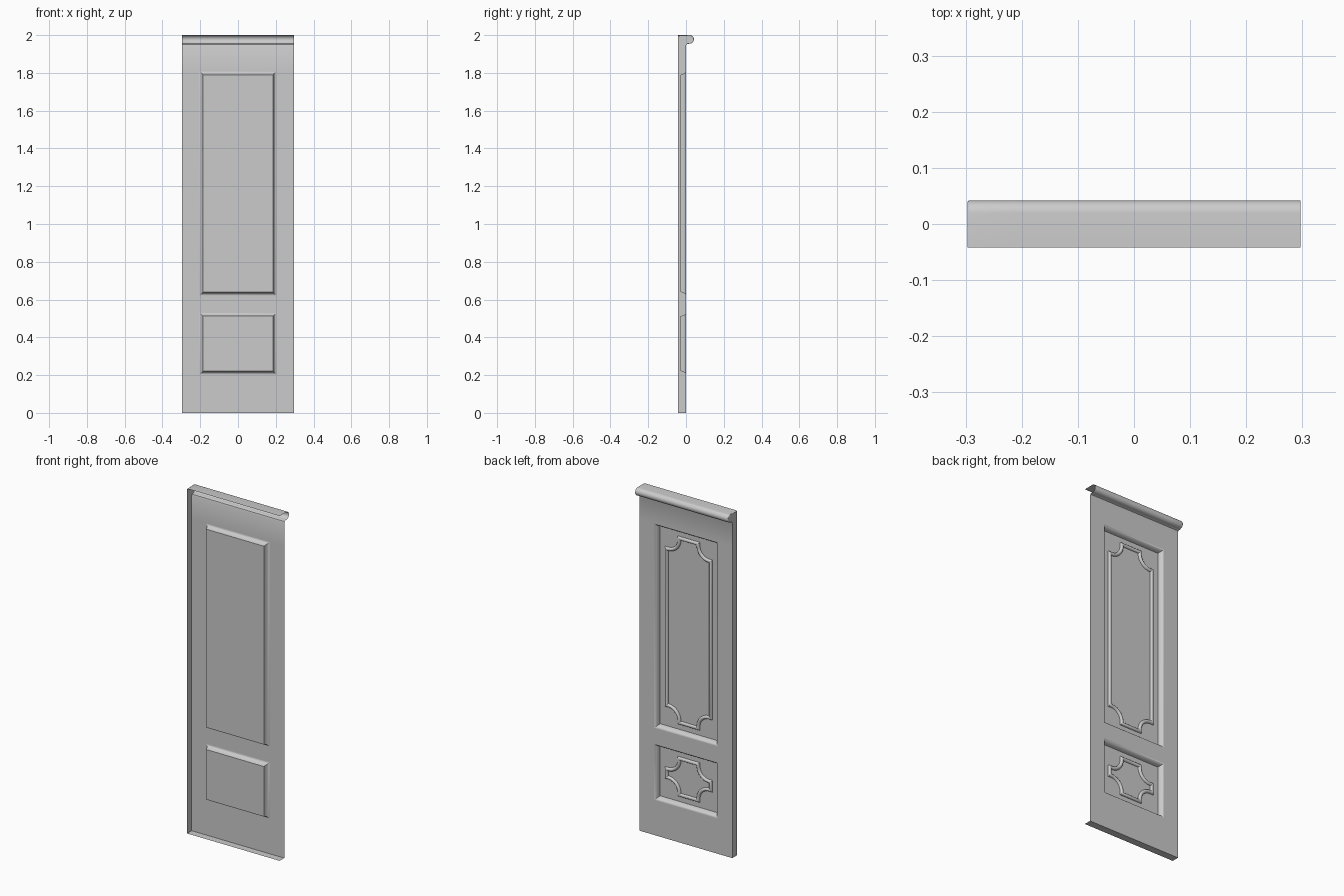
import bpy, bmesh, math

if "Cube" in bpy.data.objects:
    bpy.data.objects.remove(bpy.data.objects["Cube"])

W, BACK, FLOOR = 0.297, -0.042, -0.028      # half width, open rear plane, recess depth
RIM, PX = 0.018, 0.185                      # moulding width, panel half width
PANELS = {"upper": (0.64, 1.79), "lower": (0.222, 0.512)}


def finish(name, bm, angle=35):
    """Turn the surface towards +y, make it an object and smooth it."""
    bmesh.ops.recalc_face_normals(bm, faces=bm.faces)
    bm.normal_update()
    if sum(f.normal.y * f.calc_area() for f in bm.faces) < 0:
        bmesh.ops.reverse_faces(bm, faces=bm.faces)
    me = bpy.data.meshes.new(name)
    bm.to_mesh(me)
    bm.free()
    ob = bpy.data.objects.new(name, me)
    bpy.context.collection.objects.link(ob)
    bpy.ops.object.select_all(action='DESELECT')
    ob.select_set(True)
    bpy.context.view_layer.objects.active = ob
    bpy.ops.object.shade_smooth_by_angle(angle=math.radians(angle))
    return ob


def sweep(name, path, profile):
    """Sweep (outward offset, y) profile round a closed counter-clockwise x/z path, with mitres."""
    bm = bmesh.new()
    n, rings = len(path), []
    for i, (x, z) in enumerate(path):
        (ax, az), (bx, bz) = path[i - 1], path[(i + 1) % n]
        l1, l2 = math.hypot(x - ax, z - az), math.hypot(bx - x, bz - z)
        n1 = ((z - az) / l1, -(x - ax) / l1)
        n2 = ((bz - z) / l2, -(bx - x) / l2)
        k = 1 + n1[0] * n2[0] + n1[1] * n2[1]
        mx, mz = (n1[0] + n2[0]) / k, (n1[1] + n2[1]) / k
        rings.append([bm.verts.new((x + mx * o, y, z + mz * o)) for o, y in profile])
    for i in range(n):
        a, b = rings[i], rings[(i + 1) % n]
        for j in range(len(profile) - 1):
            bm.faces.new((a[j], b[j], b[j + 1], a[j + 1]))
    return finish(name, bm)


def notched_path(hx, z0, z1, r=0.07, lip=0.011, steps=10):
    """Rectangle whose corners are scooped by quarter circles with small steps."""
    pts = []
    for cx, cz, start in ((hx, z0, 180), (hx, z1, 270), (-hx, z1, 0), (-hx, z0, 90)):
        sx, sz = (1 if cx > 0 else -1), (1 if cz == z1 else -1)
        ox, oz = cx - sx * lip, cz - sz * lip
        arc = [(ox + r * math.cos(math.radians(start - 90 * k / steps)),
                oz + r * math.sin(math.radians(start - 90 * k / steps))) for k in range(steps + 1)]
        side_x, side_z = (cx, oz - sz * r), (ox - sx * r, cz)
        first, last = (side_z, side_x) if start in (180, 0) else (side_x, side_z)
        pts += [first] + arc + [last]
    return pts


# Door shell: side profile with rounded cornice, extruded in x, with two panel openings
zs = [0] + sorted(z for lo, hi in PANELS.values() for z in (lo - RIM, hi + RIM))
profile = [(BACK, 0)] + [(0, z) for z in zs]
profile += [(0, 1.943), (0.003, 1.951), (0.010, 1.955)]
profile += [(0.0195 + 0.0225 * math.cos(a), 1.9775 + 0.0225 * math.sin(a))
            for a in (math.radians(-90 + 15 * k) for k in range(13))]
profile.append((BACK, 2))
xs = (-W, -PX - RIM, PX + RIM, W)
bm = bmesh.new()
cols = [[bm.verts.new((x, y, z)) for y, z in profile] for x in xs]
for i in range(3):
    for j in range(len(profile) - 1):
        if not (i == 1 and j in (2, 4)):
            bm.faces.new((cols[i][j], cols[i + 1][j], cols[i + 1][j + 1], cols[i][j + 1]))
bm.faces.new(cols[0])                       # closed left end; right end stays open
edges = [e for e in bm.edges if all(v.co.x < -W + 1e-5 for v in e.verts)
         and len(e.link_faces) == 2 and min(v.co.z for v in e.verts) > 1.953]
bmesh.ops.bevel(bm, geom=edges, offset=0.004, segments=3, profile=0.5, affect='EDGES')
finish("door_shell", bm)

# Recessed panels, sloping frame mouldings and scooped decorative beads
rim_profile = [(0, FLOOR), (0.002, -0.022), (0.004, -0.015), (0.007, -0.009),
               (0.011, -0.004), (0.015, -0.001), (RIM, 0)]
bead_profile = [(0.010 * math.cos(a), FLOOR + 0.011 * math.sin(a))
                for a in (math.pi * k / 8 for k in range(9))]
for name, (lo, hi) in PANELS.items():
    rect = [(-PX, lo), (PX, lo), (PX, hi), (-PX, hi)]
    bm = bmesh.new()
    bm.faces.new([bm.verts.new((x, FLOOR, z)) for x, z in rect])
    finish(name + "_panel", bm)
    sweep(name + "_moulding", rect, rim_profile)
    sweep(name + "_bead", notched_path(0.142, lo + 0.04, hi - 0.04), bead_profile)
